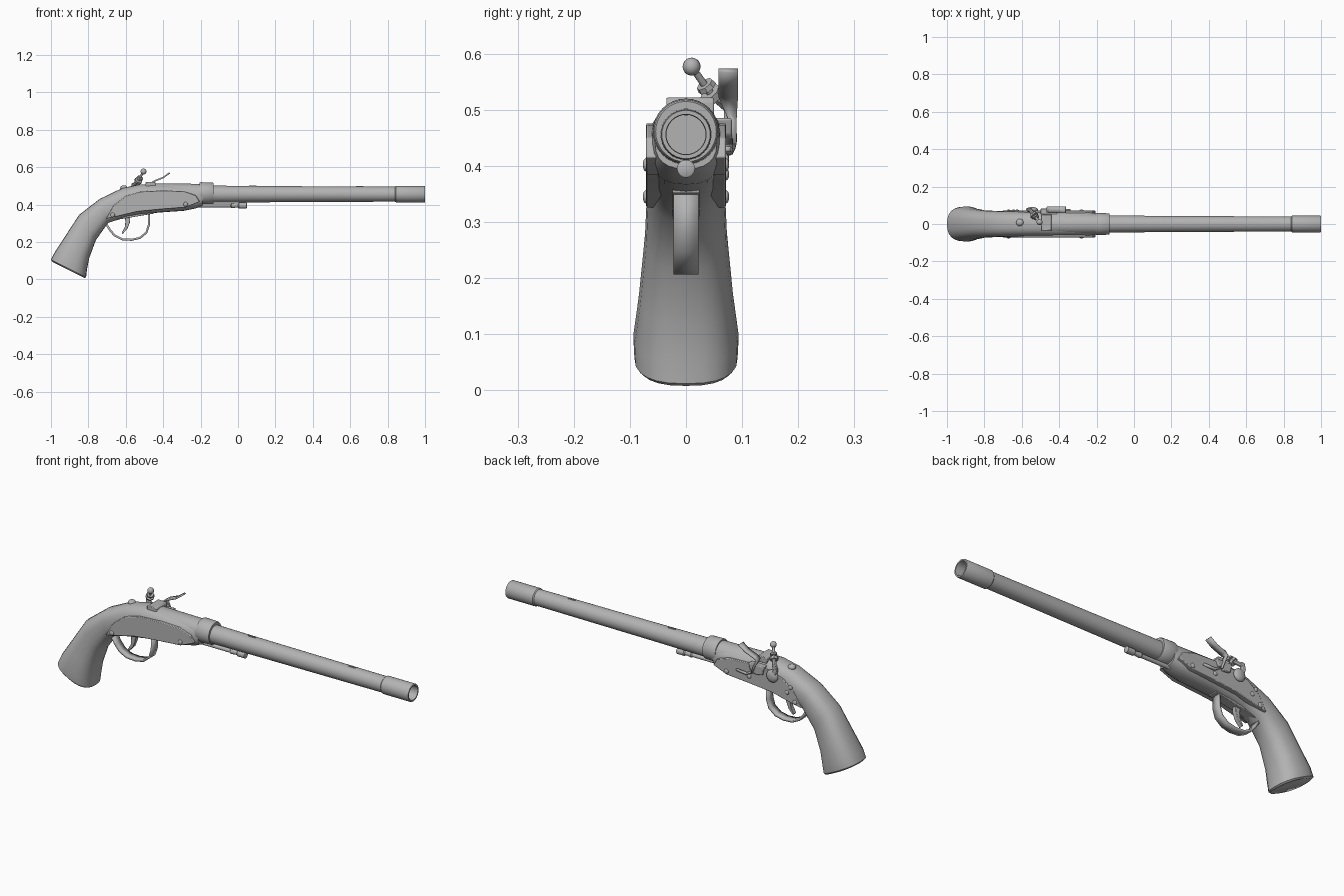
import bpy, bmesh, math
from mathutils import Vector

cube = bpy.data.objects.get("Cube")
if cube:
    bpy.data.objects.remove(cube)

grey = bpy.data.materials.new("plain grey")
grey.use_nodes = True
GREY = (0.45, 0.45, 0.45, 1)
grey.diffuse_color = GREY
grey.node_tree.nodes["Principled BSDF"].inputs["Base Color"].default_value = GREY


def finish(name, bm, angle=35, bevel=0, thick=0):
    bmesh.ops.recalc_face_normals(bm, faces=bm.faces)
    mesh = bpy.data.meshes.new(name)
    bm.to_mesh(mesh)
    bm.free()
    mesh.materials.append(grey)
    ob = bpy.data.objects.new(name, mesh)
    bpy.context.collection.objects.link(ob)
    if thick:
        mod = ob.modifiers.new("thickness", 'SOLIDIFY')
        mod.thickness, mod.offset = thick, 0
    if bevel:
        mod = ob.modifiers.new("soft edge", 'BEVEL')
        mod.width, mod.segments = bevel, 2
    bpy.ops.object.select_all(action='DESELECT')
    ob.select_set(True)
    bpy.context.view_layer.objects.active = ob
    bpy.ops.object.shade_smooth_by_angle(angle=math.radians(angle))
    return ob


def skin(name, rings, caps=True, angle=35):
    """Bridge closed rings of points."""
    bm = bmesh.new()
    rows = [[bm.verts.new(p) for p in r] for r in rings]
    n = len(rows[0])
    for a, b in zip(rows, rows[1:]):
        for i in range(n):
            bm.faces.new((a[i], a[(i + 1) % n], b[(i + 1) % n], b[i]))
    if caps:
        bm.faces.new(rows[0])
        bm.faces.new(rows[-1])
    return finish(name, bm, angle)


def lathe(name, profile, z, y=0, sides=32):
    """Turn (x, radius) pairs about a line along x."""
    turn = [2 * math.pi * i / sides for i in range(sides)]
    return skin(name, [[(x, y + r * math.cos(a), z + r * math.sin(a)) for a in turn]
                       for x, r in profile])


def slab(name, outline, y0, y1, bevel=0):
    """Extrude an (x, z) outline across y."""
    bm = bmesh.new()
    face = bm.faces.new([bm.verts.new((x, y0, z)) for x, z in outline])
    out = bmesh.ops.extrude_face_region(bm, geom=[face])
    moved = [v for v in out["geom"] if isinstance(v, bmesh.types.BMVert)]
    bmesh.ops.translate(bm, verts=moved, vec=(0, y1 - y0, 0))
    return finish(name, bm, 30, bevel)


def strip(name, path, thick):
    """Bent metal strip through (x, z, y_min, y_max) stations."""
    bm = bmesh.new()
    rows = [(bm.verts.new((x, a, z)), bm.verts.new((x, b, z))) for x, z, a, b in path]
    for p, q in zip(rows, rows[1:]):
        bm.faces.new((p[0], p[1], q[1], q[0]))
    return finish(name, bm, 40, thick=thick)


def dome(name, center, size):
    bm = bmesh.new()
    bmesh.ops.create_uvsphere(bm, u_segments=16, v_segments=10, radius=1)
    bmesh.ops.scale(bm, verts=bm.verts, vec=size)
    bmesh.ops.translate(bm, verts=bm.verts, vec=center)
    return finish(name, bm, 60)


def rod(name, a, b, r0, r1, sides=12):
    a, b = Vector(a), Vector(b)
    q = (b - a).to_track_quat('Z', 'Y')
    rings = []
    for p, r in ((a, r0), (b, r1)):
        rings.append([p + q @ Vector((r * math.cos(t), r * math.sin(t), 0))
                      for t in (2 * math.pi * i / sides for i in range(sides))])
    return skin(name, rings)


# Stock: top x, z, bottom x, z, half width
stations = [
    (-.99, .092, -.82, .008, .085), (-1, .105, -.812, .012, .092),
    (-.98, .145, -.808, .05, .094), (-.93, .222, -.795, .115, .084),
    (-.85, .345, -.76, .21, .073), (-.74, .43, -.695, .302, .069),
    (-.62, .488, -.60, .334, .067), (-.53, .508, -.53, .346, .067),
    (-.42, .508, -.42, .358, .067), (-.30, .502, -.29, .367, .066),
    (-.23, .497, -.225, .38, .061), (-.19, .49, -.19, .395, .055),
]
rings = []
for tx, tz, bx, bz, w in stations:
    ring = []
    for i in range(24):
        a = 2 * math.pi * i / 24
        c, s = math.cos(a), math.sin(a)
        u = math.copysign(abs(c) ** .8, c)
        v = math.copysign(abs(s) ** .8, s)
        k = (1 + v) / 2
        ring.append((bx + (tx - bx) * k, w * u, bz + (tz - bz) * k))
    rings.append(ring)
skin("stock", rings, angle=40)

# Barrel with bored muzzle, and the collar
AXIS = .456
lathe("barrel", [(-.47, .052), (-.45, .058), (-.19, .055), (-.19, .046), (.2, .043),
                 (.84, .040), (.845, .0445), (.997, .0445), (1, .043), (1, .036),
                 (.985, .035), (.65, .035)], AXIS)
lathe("collar", [(-.205, .045), (-.205, .057), (-.20, .059), (-.135, .057),
                 (-.13, .054), (-.13, .04)], .461)

# Ramrod under the barrel
lathe("ramrod", [(-.25, .010), (-.04, .010), (-.035, .014), (-.01, .011), (0, .011),
                 (.005, .016), (.045, .016), (.047, .013)], .395, sides=16)

# Side plates and their screws
plate = [(-.705, .325), (-.665, .395), (-.60, .447), (-.52, .47), (-.40, .476),
         (-.29, .472), (-.225, .45), (-.205, .415), (-.28, .385), (-.42, .374),
         (-.54, .362), (-.64, .338)]
for side, label in ((-1, "right"), (1, "left")):
    slab(label + "_plate", plate, side * .04, side * .071, .003)
    for x, z in ((-.67, .345), (-.28, .402)):
        dome(label + "_screw", (x, side * .071, z), (.012, .006, .012))
for x, z in ((-.625, .385), (-.645, .415), (-.41, .41)):
    dome("lock_screw", (x, .071, z), (.011, .006, .011))

# Trigger guard and trigger
W = .022
guard = [(-.71, .305), (-.685, .265), (-.66, .235), (-.62, .215), (-.57, .212),
         (-.525, .222), (-.49, .25), (-.477, .29), (-.475, .36)]
strip("trigger_guard", [(x, z, -W, W) for x, z in guard], .011)
slab("trigger", [(-.61, .35), (-.575, .35), (-.578, .305), (-.592, .27), (-.617, .243),
                 (-.622, .25), (-.605, .28), (-.602, .31)], -.011, .011, .002)
slab("trigger_bar", [(-.71, .30), (-.63, .322), (-.45, .352), (-.45, .37), (-.68, .33)],
     -.024, .024, .002)

# Breech strap and the button on top
slab("breech_strap", [(-.495, .49), (-.495, .517), (-.487, .522), (-.447, .522),
                      (-.44, .515), (-.44, .49)], -.035, .05, .003)
dome("top_button", (-.61, .008, .489), (.02, .02, .014))

# Pan and hinged striking plate
slab("pan", [(-.49, .44), (-.50, .485), (-.41, .485), (-.42, .455), (-.45, .435)],
     .045, .082, .004)
strip("striking_plate", [(-.365, .57, .058, .093), (-.40, .545, .058, .093),
                         (-.45, .525, .058, .093), (-.465, .515, .062, .092),
                         (-.45, .48, .076, .09), (-.435, .44, .078, .09)], .008)
strip("plate_spring", [(-.435, .445, .068, .084), (-.40, .425, .068, .084),
                       (-.34, .43, .068, .08)], .009)

# Hammer: pivot, bent neck, jaws, ball screw
dome("hammer_pivot", (-.545, .076, .45), (.032, .015, .032))
slab("hammer_neck", [(-.565, .45), (-.575, .485), (-.568, .515), (-.548, .515),
                     (-.555, .485), (-.53, .455)], .068, .086, .003)
rod("hammer_arm", (-.558, .078, .503), (-.535, .048, .528), .011, .010, 8)
rod("lower_jaw", (-.537, .05, .522), (-.531, .042, .531), .021, .021, 8)
rod("upper_jaw", (-.526, .038, .539), (-.522, .033, .546), .018, .016, 8)
rod("jaw_screw", (-.535, .047, .525), (-.505, .01, .577), .007, .006)
dome("jaw_screw_ball", (-.505, .01, .577), (.016, .016, .016))

# Small barrel sights
for x, z in ((.08, .499), (.65, .496)):
    slab("sight", [(x - .02, z - .006), (x - .02, z + .003), (x + .02, z + .003),
                   (x + .02, z - .006)], -.004, .004)
